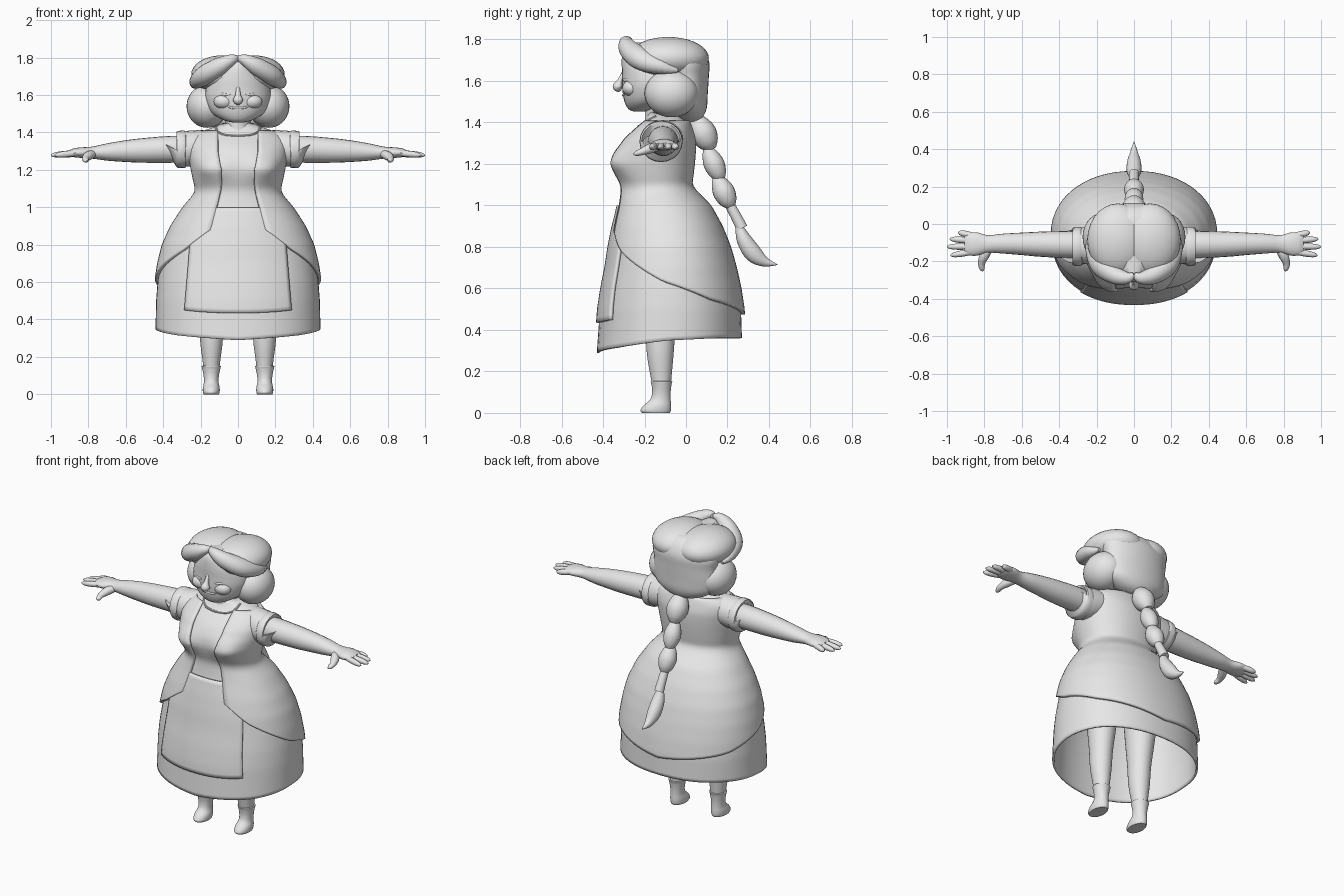
import bpy, bmesh, math
from mathutils import Vector, Matrix

cube = bpy.data.objects.get("Cube")
if cube:
    bpy.data.objects.remove(cube, do_unlink=True)

clay = bpy.data.materials.new("light_grey")
clay.use_nodes = True
clay.diffuse_color = (0.8, 0.8, 0.8, 1)
clay.node_tree.nodes["Principled BSDF"].inputs["Base Color"].default_value = (0.8, 0.8, 0.8, 1)
parts = []


def finish(name, bm, mirror=False, thickness=0):
    bmesh.ops.recalc_face_normals(bm, faces=bm.faces)
    mesh = bpy.data.meshes.new(name)
    bm.to_mesh(mesh)
    bm.free()
    mesh.materials.append(clay)
    ob = bpy.data.objects.new(name, mesh)
    bpy.context.collection.objects.link(ob)
    if mirror:
        mod = ob.modifiers.new("mirror", 'MIRROR')
        mod.merge_threshold = 0.0005
    if thickness:
        mod = ob.modifiers.new("thickness", 'SOLIDIFY')
        mod.thickness = thickness
        mod.offset = -1
    parts.append(ob)
    return ob


def smooth_rows(rows, steps=4):
    """Catmull-Rom interpolation of rows of numbers."""
    out = []
    for i in range(len(rows) - 1):
        quad = [rows[max(i - 1, 0)], rows[i], rows[i + 1], rows[min(i + 2, len(rows) - 1)]]
        for s in range(steps):
            t = s / steps
            out.append([0.5 * (2 * b + (c - a) * t + (2 * a - 5 * b + 4 * c - d) * t * t
                               + (3 * b - a - 3 * c + d) * t ** 3) for a, b, c, d in zip(*quad)])
    out.append(list(rows[-1]))
    return out


def tube(name, rows, side, mirror=False, along=None, sides=20, steps=4):
    """Elliptical rings (x, y, z, radius along side, other radius) joined into a skin."""
    rows = smooth_rows(rows, steps)
    centres = [Vector(r[:3]) for r in rows]
    bm = bmesh.new()
    rings = []
    for i, r in enumerate(rows):
        ahead, behind = centres[min(i + 1, len(rows) - 1)], centres[max(i - 1, 0)]
        t = Vector(along) if along else (ahead - behind).normalized()
        s = Vector(side)
        s = (s - t * s.dot(t)).normalized()
        n = t.cross(s)
        ra, rb = max(r[3], 0.001), max(r[4], 0.001)
        angles = [2 * math.pi * k / sides for k in range(sides)]
        rings.append([bm.verts.new(centres[i] + s * ra * math.cos(a) + n * rb * math.sin(a)) for a in angles])
    for low, high in zip(rings, rings[1:]):
        for k in range(sides):
            m = (k + 1) % sides
            bm.faces.new((low[k], low[m], high[m], high[k]))
    bm.faces.new(rings[0])
    bm.faces.new(rings[-1])
    return finish(name, bm, mirror)


def loft(name, rows, x=0, mirror=False):
    """Stacked level rings: z, half width, front y, back y."""
    rings = [(x, (f + b) / 2, z, w, (b - f) / 2) for z, w, f, b in rows]
    return tube(name, rings, (1, 0, 0), mirror, along=(0, 0, 1), sides=32)


def ball(name, centre, radii, mirror=False):
    bm = bmesh.new()
    shape = Matrix.Translation(centre) @ Matrix.Diagonal((*radii, 1))
    bmesh.ops.create_uvsphere(bm, u_segments=28, v_segments=18, radius=1, matrix=shape)
    return finish(name, bm, mirror)


def table(rows, key):
    """Linear lookup in rows whose first entry is the key."""
    if key <= rows[0][0]:
        return rows[0][1:]
    for a, b in zip(rows, rows[1:]):
        if key <= b[0]:
            t = (key - a[0]) / (b[0] - a[0])
            return [p + (q - p) * t for p, q in zip(a[1:], b[1:])]
    return rows[-1][1:]


# Figure outline: z, half width, front y, back y
FIGURE = [(0.29, .442, -.43, .272), (0.5, .438, -.415, .265), (0.6, .43, -.4, .25), (0.7, .415, -.38, .228),
          (0.8, .39, -.365, .2), (0.9, .345, -.345, .16), (1.0, .28, -.32, .105), (1.07, .22, -.31, .035),
          (1.1, .212, -.31, .012), (1.14, .222, -.325, .018), (1.2, .235, -.338, .025), (1.26, .245, -.33, .03),
          (1.32, .25, -.295, .03), (1.37, .24, -.24, .015), (1.41, .19, -.195, 0), (1.435, .11, -.185, -.02),
          (1.45, .07, -.18, -.03)]
POWER = 0.92


def outline(z):
    samples = [table(FIGURE, z + d) for d in (-.012, 0, .012)]
    return [sum(s) / 3 for s in zip(*samples)]


def surface(a, z, offset=0):
    """Point on the figure at angle a from the front, pushed out by offset."""
    w, f, b = outline(z)
    bust = .03 * math.exp(-((a - .55) / .35) ** 2 - ((z - 1.205) / .06) ** 2)
    c = math.cos(a)
    grow = offset + bust
    x = (w + grow) * max(math.sin(a), 0) ** POWER
    y = (f + b) / 2 - ((b - f) / 2 + grow) * math.copysign(abs(c) ** POWER, c)
    return Vector((x, y, z))


def angle_at(x, z):
    return math.asin(min(1, x / outline(z)[0]) ** (1 / POWER))


def garment(name, hem, top, start, end, offset, thickness, cols=28, rows=56):
    """Half of a garment wrapped on the figure, mirrored to the other side."""
    bm = bmesh.new()
    grid = []
    for j in range(rows + 1):
        line = []
        for i in range(cols + 1):
            u = i / cols
            z = hem(u) + (top - hem(u)) * j / rows
            a = start(z) + (end(z) - start(z)) * u
            line.append(bm.verts.new(surface(a, z, offset)))
        grid.append(line)
    for low, high in zip(grid, grid[1:]):
        for i in range(cols):
            bm.faces.new((low[i], low[i + 1], high[i + 1], high[i]))
    ob = finish(name, bm, True, thickness)
    # Normals must face away from the figure for the thickness to go inward
    if sum(p.normal.x for p in ob.data.polygons) < 0:
        ob.data.flip_normals()


# Dress, apron and overdress
DRESS_HEM = [(0, .29), (.25, .315), (.5, .35), (.7, .36), (1, .36)]
OVER_HEM = [(0, .88), (.05, .84), (.14, .775), (.41, .635), (.65, .545), (1, .475)]
OPENING = [(.85, .15), (.92, .13), (1.0, .11), (1.1, .085), (1.2, .075), (1.3, .1), (1.4, .1)]
APRON = [(.44, .28), (.8, .25), (1.0, .18)]
garment("dress", lambda u: table(DRESS_HEM, u)[0], 1.45, lambda z: 0, lambda z: math.pi, 0, .012)
garment("apron", lambda u: .435 + .015 * u * u, 1.0, lambda z: 0,
        lambda z: angle_at(table(APRON, z)[0], z), .014, .014, 12, 24)
garment("overdress", lambda u: table(OVER_HEM, u)[0], 1.41,
        lambda z: angle_at(table(OPENING, z)[0], z), lambda z: math.pi, .018, .018)
neckline = [surface(a, z, .002) for a, z in ((0, 1.382), (.3, 1.388), (.6, 1.408), (1.1, 1.43))]
tube("neckline", [(*p, .006, .006) for p in neckline], (0, 0, 1), True, sides=8)

# Neck, face and features
loft("neck", [(1.38, .085, -.2, -.02), (1.44, .07, -.195, -.03), (1.52, .07, -.2, -.03)])
loft("face", [(1.452, .02, -.25, -.2), (1.465, .075, -.278, -.15), (1.505, .14, -.298, -.06), (1.57, .174, -.308, 0),
              (1.63, .172, -.308, 0), (1.69, .15, -.31, 0), (1.75, .1, -.305, 0), (1.785, .04, -.28, -.05)])
ball("cheek", (.075, -.262, 1.565), (.055, .045, .04), True)
tube("nose", [(0, -.3, 1.64, .01, .01), (0, -.318, 1.6, .015, .014), (0, -.328, 1.572, .028, .026),
              (0, -.318, 1.55, .008, .008)], (1, 0, 0), sides=14)
tube("closed_eye", [(.035, -.302, 1.608, .003, .003), (.065, -.293, 1.602, .008, .008),
                    (.095, -.276, 1.608, .007, .007), (.12, -.254, 1.62, .003, .003)], (0, 1, 0), True, sides=10)
tube("smile", [(0, -.301, 1.53, .007, .006), (.035, -.3, 1.533, .007, .006), (.075, -.282, 1.548, .003, .003)],
     (0, 1, 0), True, sides=10)

# Hair
loft("back_hair", [(1.405, .05, -.02, .05), (1.425, .12, -.06, .08), (1.47, .19, -.08, .1), (1.54, .21, -.09, .105),
                   (1.62, .21, -.1, .11), (1.69, .22, -.12, .112), (1.75, .18, -.12, .085), (1.785, .1, -.12, .04)])
ball("crown_hair", (.085, -.085, 1.71), (.165, .195, .102), True)
ball("side_hair", (.165, -.07, 1.54), (.11, .13, .115), True)
tube("swept_fringe", [(0, -.27, 1.797, .014, .014), (.035, -.288, 1.788, .032, .03), (.1, -.275, 1.752, .048, .048),
                      (.18, -.215, 1.705, .058, .052), (.225, -.12, 1.668, .036, .036), (.225, -.04, 1.65, .01, .01)],
     (0, 1, 0), True)

# Braid: start y, start z, end y, end z, width
BRAID = [(.04, 1.43, .125, 1.27, .064), (.1, 1.28, .17, 1.12, .05), (.145, 1.14, .22, .99, .053)]
for y0, z0, y1, z1, w in BRAID:
    shape = [(0, .35), (.2, .75), (.5, 1), (.8, .8), (1, .35)]
    tube("braid_lock", [(0, y0 + (y1 - y0) * t, z0 + (z1 - z0) * t, w * s, w * s) for t, s in shape], (1, 0, 0))
tube("braid_band", [(0, .215, .995, .024, .024), (0, .245, .94, .026, .026), (0, .27, .89, .028, .028)], (1, 0, 0))
tube("braid_tail", [(0, .255, .9, .02, .018), (0, .28, .835, .038, .036), (0, .325, .768, .038, .042),
                    (0, .38, .728, .022, .024), (0, .44, .715, .002, .002)], (1, 0, 0))

# Sleeves and arms
tube("sleeve", [(.1, -.1, 1.335, .07, .07), (.18, -.105, 1.325, .09, .088), (.25, -.115, 1.315, .098, .095),
                (.3, -.12, 1.31, .096, .094)], (0, 1, 0), True)
tube("sleeve_cuff", [(.28, -.12, 1.31, .094, .09), (.284, -.12, 1.31, .104, .1), (.325, -.12, 1.308, .102, .098),
                     (.33, -.12, 1.308, .088, .085)], (0, 1, 0), True, steps=2)
tube("arm", [(.26, -.11, 1.31, .07, .07), (.35, -.11, 1.31, .073, .072), (.5, -.108, 1.304, .067, .066),
             (.6, -.106, 1.3, .06, .058), (.7, -.105, 1.295, .053, .046), (.78, -.107, 1.292, .047, .032),
             (.84, -.107, 1.292, .062, .028), (.88, -.108, 1.291, .06, .023), (.905, -.108, 1.289, .05, .013)],
     (0, 1, 0), True)
tube("thumb", [(.77, -.125, 1.288, .02, .02), (.8, -.17, 1.275, .026, .024), (.815, -.21, 1.26, .019, .017),
               (.812, -.24, 1.25, .014, .012), (.808, -.252, 1.247, .004, .004)], (1, 0, 0), True, sides=12)
for root, tip, reach in ((-.062, -.045, .94), (-.09, -.08, .985), (-.12, -.122, 1), (-.148, -.168, .98)):
    path = [(0, .015), (.5, .017), (.85, .013), (1, .004)]
    tube("finger", [(.86 + (reach - .86) * t, root + (tip - root) * t, 1.29 - .012 * t, r, r) for t, r in path],
         (0, 1, 0), True, sides=12)

# Legs and boots
loft("leg", [(.11, .04, -.16, -.075), (.17, .046, -.17, -.07), (.28, .06, -.188, -.06), (.4, .066, -.195, -.05),
             (.6, .085, -.21, -.02), (.8, .1, -.22, 0)], .142, True)
ball("hips", (0, -.11, .85), (.24, .14, .13))
loft("boot", [(0, .041, -.212, -.078), (.012, .045, -.22, -.073), (.035, .045, -.205, -.072), (.065, .039, -.172, -.074),
              (.1, .041, -.163, -.074), (.135, .048, -.166, -.07), (.15, .051, -.17, -.066), (.153, .044, -.162, -.072)],
     .143, True)

bpy.ops.object.select_all(action='DESELECT')
for ob in parts:
    ob.select_set(True)
bpy.context.view_layer.objects.active = parts[0]
bpy.ops.object.shade_smooth_by_angle(angle=math.radians(42))
